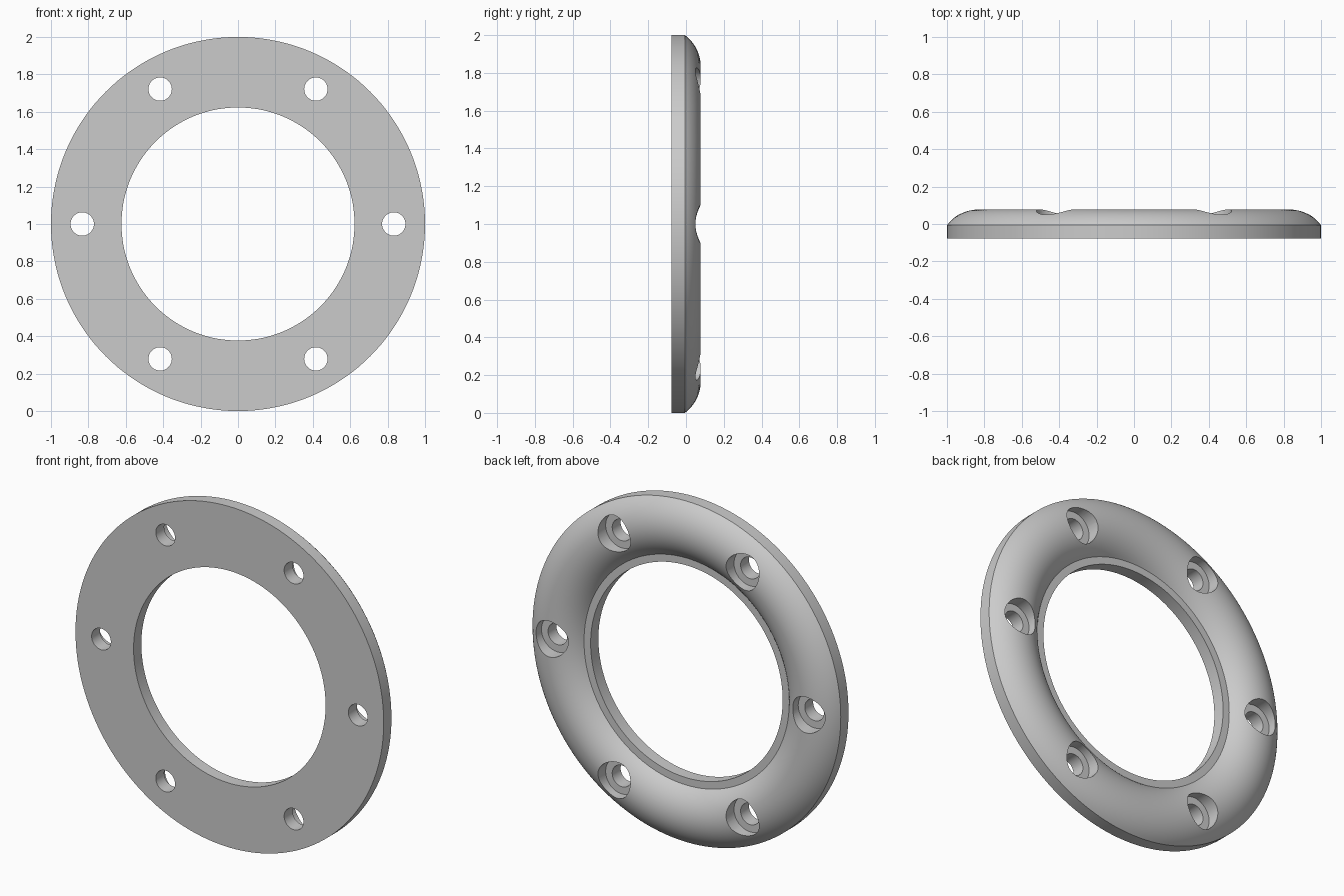
import bpy, bmesh, math
from mathutils import Matrix, Vector

if "Cube" in bpy.data.objects:
    bpy.data.objects.remove(bpy.data.objects["Cube"])

CENTRE = Vector((0, 0, 1))
FRONT, BASE, CREST = -0.078, -0.006, 0.078   # y levels
BOLT_R = 0.833                               # bolt circle and dome centre line

steel = bpy.data.materials.new("light grey")
steel.diffuse_color = (0.6, 0.6, 0.6, 1)
steel.use_nodes = True
steel.node_tree.nodes["Principled BSDF"].inputs["Base Color"].default_value = steel.diffuse_color


def lathe(name, profile, steps, location, closed):
    """Revolve (radius, y) points about the y axis."""
    bm = bmesh.new()
    rings = []
    for k in range(steps):
        a = 2 * math.pi * k / steps
        rings.append([bm.verts.new((r * math.cos(a), y, r * math.sin(a))) for r, y in profile])
    n = len(profile)
    for k in range(steps):
        p, q = rings[k], rings[(k + 1) % steps]
        for i in range(n if closed else n - 1):
            j = (i + 1) % n
            bm.faces.new((p[i], p[j], q[j], q[i]))
    if not closed:
        bm.faces.new([r[0] for r in rings])
        bm.faces.new([r[-1] for r in rings])
    bmesh.ops.recalc_face_normals(bm, faces=bm.faces)
    mesh = bpy.data.meshes.new(name)
    bm.to_mesh(mesh)
    bm.free()
    mesh.materials.append(steel)
    obj = bpy.data.objects.new(name, mesh)
    obj.location = location
    bpy.context.collection.objects.link(obj)
    return obj


# Ring: flat front, straight rim, domed back, narrow inner ledge
half, rise = 1 - BOLT_R, CREST - BASE
radius = (half ** 2 + rise ** 2) / (2 * rise)
sweep = math.asin(half / radius)
profile = [(0.623, FRONT), (1.0, FRONT)]
for i in range(25):
    a = sweep * (1 - i / 12)
    profile.append((BOLT_R + radius * math.sin(a), CREST - radius * (1 - math.cos(a))))
profile.append((0.623, BASE))
ring = lathe("flange_ring", profile, 144, CENTRE, True)

# Six counterbored bolt holes
bore = [(0.0625, -0.2), (0.0625, 0.0), (0.105, 0.0), (0.105, 0.2)]
cutters = []
for k in range(6):
    a = k * math.pi / 3
    spot = CENTRE + Vector((BOLT_R * math.cos(a), 0, BOLT_R * math.sin(a)))
    cutter = lathe("bolt_hole_cutter", bore, 40, spot, False)
    cutter.hide_render = True
    cutters.append(cutter)
    mod = ring.modifiers.new("bolt_hole", 'BOOLEAN')
    mod.operation, mod.solver, mod.object = 'DIFFERENCE', 'EXACT', cutter

bpy.context.view_layer.objects.active = ring
ring.select_set(True)
for mod in list(ring.modifiers):
    bpy.ops.object.modifier_apply(modifier=mod.name)
for cutter in cutters:
    bpy.data.objects.remove(cutter)
bpy.ops.object.shade_smooth_by_angle(angle=math.radians(25))
